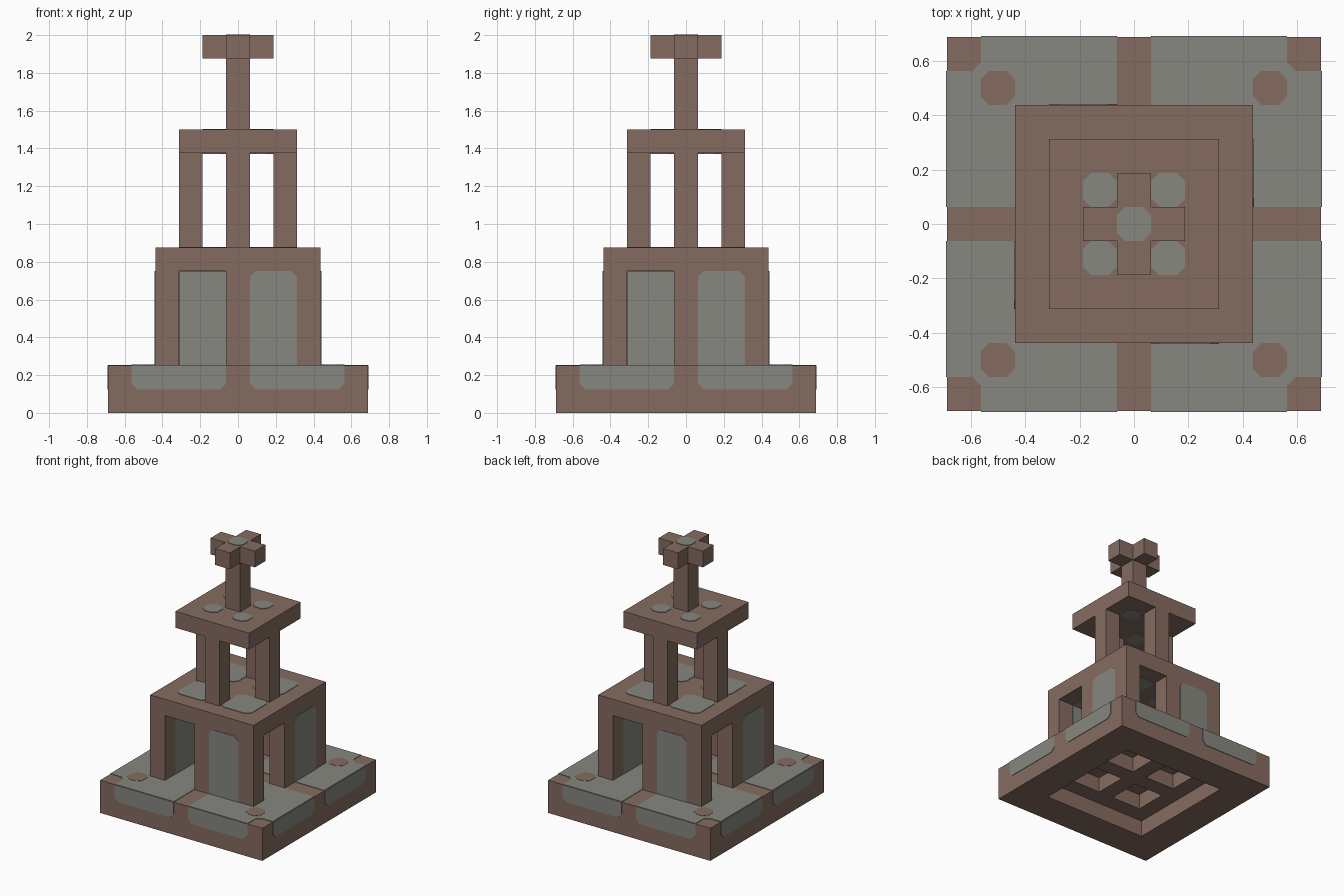
import bpy, bmesh
from math import pi
from mathutils import Matrix, Vector

CELL = 0.125    # every part sits on this block grid
SKIN = 0.03     # height of painted plates, in cells

if "Cube" in bpy.data.objects:
    bpy.data.objects.remove(bpy.data.objects["Cube"], do_unlink=True)


def material(name, rgb):
    m = bpy.data.materials.new(name)
    m.use_nodes = True
    color = (*[(c / 255) ** 2.2 for c in rgb], 1)
    m.diffuse_color = color
    m.node_tree.nodes["Principled BSDF"].inputs["Base Color"].default_value = color
    return m


BROWN = material("clay brown", (132, 107, 97))
GRAY = material("stone gray", (133, 134, 126))


def finish(name, bm, mat):
    bmesh.ops.recalc_face_normals(bm, faces=bm.faces)
    bmesh.ops.scale(bm, vec=(CELL, CELL, CELL), verts=bm.verts)
    mesh = bpy.data.meshes.new(name)
    bm.to_mesh(mesh)
    bm.free()
    mesh.materials.append(mat)
    ob = bpy.data.objects.new(name, mesh)
    bpy.context.collection.objects.link(ob)
    return ob


def add_box(bm, x0, x1, y0, y1, z0, z1, turns=1):
    """Box by its limits in cells, repeated in quarter turns about z."""
    for k in range(turns):
        mid = Vector((x0 + x1, y0 + y1, z0 + z1)) / 2
        size = Matrix.Diagonal((x1 - x0, y1 - y0, z1 - z0, 1))
        spin = Matrix.Rotation(k * pi / 2, 4, 'Z')
        bmesh.ops.create_cube(bm, size=1, matrix=spin @ Matrix.Translation(mid) @ size)


def boxes(name, *specs, mat=BROWN):
    bm = bmesh.new()
    for s in specs:
        add_box(bm, *s)
    return finish(name, bm, mat)


def carve(ob, *specs):
    """Cut boxes out of a solid, one set at a time."""
    for s in specs:
        cutter = boxes("cutter", s)
        cutter.hide_render = True
        mod = ob.modifiers.new("cut", 'BOOLEAN')
        mod.operation, mod.solver, mod.object = 'DIFFERENCE', 'EXACT', cutter
        mod.use_self = True
        bpy.context.view_layer.objects.active = ob
        bpy.ops.object.modifier_apply(modifier=mod.name)
        bpy.data.objects.remove(cutter, do_unlink=True)


def rect(u0, u1, v0, v1, cut=(0, 0, 0, 0), c=0.25):
    """Rectangle outline; cut marks clipped corners, from lower left round."""
    corners = [Vector(p) for p in ((u0, v0), (u1, v0), (u1, v1), (u0, v1))]
    pts = []
    for i, p in enumerate(corners):
        if cut[i]:
            for q in (corners[i - 1], corners[(i + 1) % 4]):
                pts.append(p + (q - p).normalized() * c)
        else:
            pts.append(p)
    return pts


def plates(name, outlines, place, mat=GRAY, turns=4):
    """Thin prisms on a surface; place maps (u, v, height) to the model."""
    bm = bmesh.new()
    for k in range(turns):
        spin = Matrix.Rotation(k * pi / 2, 3, 'Z')
        for pts in outlines:
            low, high = [[bm.verts.new(spin @ Vector(place(p[0], p[1], h)))
                          for p in pts] for h in (-SKIN, SKIN)]
            bm.faces.new(low)
            bm.faces.new(high)
            for i in range(len(pts)):
                bm.faces.new((low[i - 1], low[i], high[i], high[i - 1]))
    return finish(name, bm, mat)


def up(z):
    return lambda u, v, h: (u, v, z + h)


def down(z):
    return lambda u, v, h: (u, v, z - h)


def front(y):
    return lambda u, v, h: (u, y - h, v)


ALL = (1, 1, 1, 1)

# Base: hollow below, with four coffers between cross beams
base = boxes("base", (-5.5, 5.5, -5.5, 5.5, 0, 2))
carve(base, (-3.5, 3.5, -3.5, 3.5, -1, 1),
      (0.5, 2.5, 0.5, 2.5, 0.5, 1.93, 4))
quadrant = [(0.5, 0.5), (5.5, 0.5), (5.5, 4.5), (4.75, 4.5),
            (4.5, 4.75), (4.5, 5.5), (0.5, 5.5)]
plates("base_top_panels", [quadrant], up(2))
plates("base_top_studs", [rect(3.5, 4.5, 3.5, 4.5, ALL)], up(2 + SKIN / 2), BROWN)
plates("base_side_panels", [rect(0.5, 4.5, 1, 2, (1, 1, 0, 0)),
                            rect(-4.5, -0.5, 1, 2, (1, 1, 0, 0))], front(-5.5))

# Chamber: hollow room with one doorway in each wall
chamber = boxes("chamber", (-3.5, 3.5, -3.5, 3.5, 2, 7))
carve(chamber, (-2.5, 2.5, -2.5, 2.5, 1, 6),
      (-2.5, -0.5, -4, -2, 1, 6, 4))
plates("chamber_outer_panels", [rect(0.5, 2.5, 2, 6, (0, 0, 1, 1))], front(-3.5))
plates("chamber_inner_panels", [rect(0.5, 2.5, 2, 6)], front(-2.5))
plates("chamber_ceiling_panels", [rect(0.5, 2.5, 0.5, 2.5, (1, 0, 0, 0))], down(6))
plates("chamber_roof_panels", [rect(0.5, 2.5, 0.5, 2.5, ALL)], up(7))

# Belfry: four pillars under a slab
boxes("belfry_pillars", (-0.5, 0.5, -2.5, -1.5, 7, 11, 4))
boxes("belfry_slab", (-2.5, 2.5, -2.5, 2.5, 11, 12))
spots = [rect(0.5, 1.5, 0.5, 1.5, ALL)]
plates("slab_top_spots", spots, up(12))
plates("slab_under_spots", spots, down(11))

# Finial: post with a cross-shaped cap
boxes("finial_post", (-0.5, 0.5, -0.5, 0.5, 12, 16))
boxes("finial_arms", (-0.5, 0.5, -1.5, -0.5, 15, 16, 4))
plates("finial_cap_spot", [rect(-0.5, 0.5, -0.5, 0.5, ALL)], up(16), turns=1)
